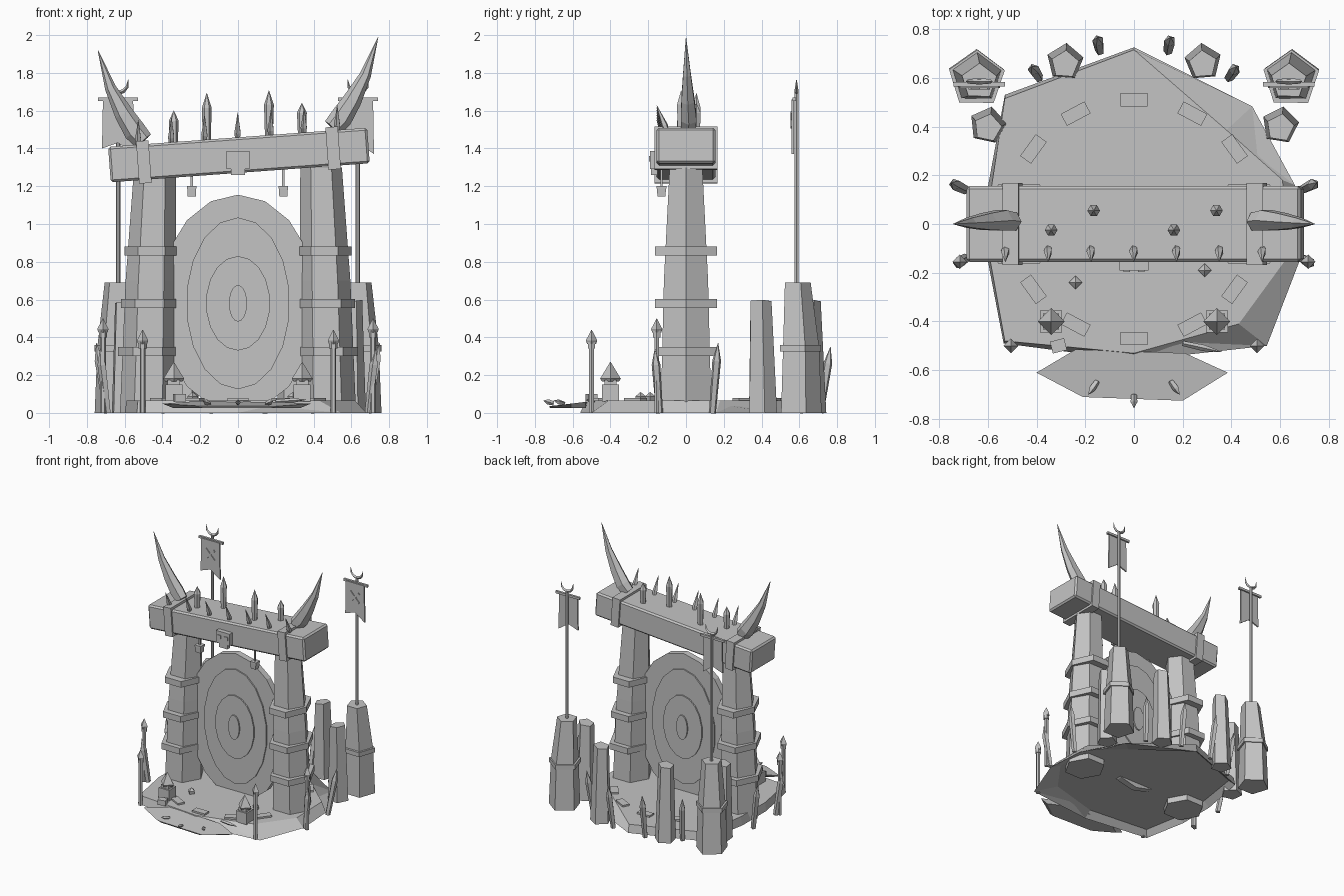
import bpy, bmesh, math, random
from mathutils import Vector, Matrix

random.seed(4)
if "Cube" in bpy.data.objects:
    bpy.data.objects.remove(bpy.data.objects["Cube"])

stone = bpy.data.materials.new("plain grey")
stone.use_nodes = True
grey = (0.55, 0.55, 0.55, 1)
stone.diffuse_color = grey
stone.node_tree.nodes["Principled BSDF"].inputs["Base Color"].default_value = grey


def loft(name, rings):
    """Skin a list of equal rings into a closed flat-faced solid."""
    bm = bmesh.new()
    loops = [[bm.verts.new(p) for p in r] for r in rings]
    n = len(loops[0])
    for a, b in zip(loops, loops[1:]):
        for i in range(n):
            j = (i + 1) % n
            bm.faces.new((a[i], a[j], b[j], b[i]))
    bm.faces.new(loops[0][::-1])
    bm.faces.new(loops[-1])
    bmesh.ops.recalc_face_normals(bm, faces=bm.faces)
    me = bpy.data.meshes.new(name)
    bm.to_mesh(me)
    bm.free()
    me.materials.append(stone)
    ob = bpy.data.objects.new(name, me)
    bpy.context.collection.objects.link(ob)
    return ob


def ring(c, rx, ry, n, turn=0.0):
    return [(c[0] + rx * math.cos(turn + math.tau * i / n),
             c[1] + ry * math.sin(turn + math.tau * i / n), c[2]) for i in range(n)]


def box(name, c, size, rot=None):
    x, y, z = (s / 2 for s in size)
    base = [(-x, -y), (x, -y), (x, y), (-x, y)]
    ob = loft(name, [[(a, b, h) for a, b in base] for h in (-z, z)])
    ob.matrix_world = Matrix.Translation(c) @ (rot or Matrix.Identity(4))
    return ob


def sweep(name, path, radii, n=5, flat=1.0):
    """Tapered tube through the points, with a radius for each."""
    pts = [Vector(p) for p in path]
    rings = []
    for i, p in enumerate(pts):
        d = pts[min(i + 1, len(pts) - 1)] - pts[max(i - 1, 0)]
        u = Vector((0, 1, 0)) if abs(d.normalized().y) < 0.9 else Vector((1, 0, 0))
        side = d.cross(u).normalized()
        up = side.cross(d).normalized()
        rings.append([p + side * radii[i] * math.cos(math.tau * k / n)
                      + up * radii[i] * flat * math.sin(math.tau * k / n) for k in range(n)])
    return loft(name, rings)


def spike(name, base, tip, r, n=4, shoulder=0.55):
    mid = Vector(base).lerp(Vector(tip), shoulder)
    return sweep(name, [base, mid, tip], [r * 0.8, r, 0.001], n)


def plate(name, outline, y, thick):
    """Upright plate from an x, z outline."""
    return loft(name, [[(x, y + d, z) for x, z in outline] for d in (-thick / 2, thick / 2)])


# Ground platform with sloping rim and hollow underside
rim = [(0, .725), (-.53, .53), (-.6, .15), (-.6, -.15), (-.535, -.49),
       (0, -.56), (.545, -.5), (.68, -.15), (.66, .16), (.485, .483)]
top = [(0, .715), (-.53, .515), (-.585, .15), (-.59, -.15), (-.53, -.48),
       (0, -.53), (.43, -.41), (.62, -.15), (.61, .18), (.38, .385)]
loft("platform", [[(x * .95, y * .95, .045) for x, y in top],
                  [(x, y, 0) for x, y in rim], [(x, y, .065) for x, y in top]])

# Broken front slab and its teeth
slab = [(-.4, -.61), (-.21, -.71), (.2, -.725), (.385, -.61), (.21, -.53), (-.24, -.515)]
loft("front_slab", [[(x * .85, y * .95 - .03, .025) for x, y in slab],
                    [(x, y, .05 + (y + .6) * .12) for x, y in slab]])
spike("slab_sliver", (.2, -.49, .06), (.36, -.525, .07), .013)
for x, y in ((-.15, -.645), (.15, -.645), (0, -.7)):
    spike("slab_tooth", (x, y, .05), (x * 1.25, y - .055, .065), .014)

# Circle of paving tiles
for a in (90, 62, 36, -36, -62, -90, 118, 144, -118, -144):
    t = math.radians(a)
    box("paving_tile", (.51 * math.cos(t), .02 + .49 * math.sin(t), .067), (.055, .11, .022),
        Matrix.Rotation(t, 4, 'Z'))

# Scattered rubble
box("rubble_block", (-.31, -.5, .08), (.06, .05, .04), Matrix.Rotation(.25, 4, 'Z'))
for x, y in ((-.24, -.24), (.29, -.19)):
    spike("rubble_shard", (x, y, .06), (x, y, .11), .028)

# Round gateway made of stepped discs
for rx, rz, t in ((.42, .575, .05), (.275, .455, .07), (.17, .25, .09), (.048, .097, .11)):
    plate("portal_disc", [(rx * math.sin(math.tau * i / 18), .58 + rz * math.cos(math.tau * i / 18))
                          for i in range(18)], 0, t)

# Pillars with three bands
for s, side in ((-1, "right"), (1, "left")):
    loft(side + "_pillar", [ring((s * .475, 0, 0), .15, .155, 6),
                            ring((s * .46, 0, .7), .135, .135, 6),
                            ring((s * .44, 0, 1.3), .11, .1, 6)])
    for z, r, cx in ((.325, .158, .478), (.58, .152, .468), (.858, .142, .458)):
        loft(side + "_pillar_band", [ring((s * cx, 0, z + d), r, .188, 6) for d in (-.024, .024)])

# Tilted lintel beam and collars
tilt = Matrix.Rotation(-math.radians(4.2), 4, 'Y')
hub = Vector((.005, 0, 1.365))


def on_beam(x, y, z):
    return hub + tilt @ Vector((x, y, z))


beam = box("beam", hub, (1.375, .31, .188), tilt)
bevel = beam.modifiers.new("chamfer", 'BEVEL')
bevel.width = .012
bevel.segments = 1
for x in (-.505, .5):
    box("beam_collar", on_beam(x, 0, 0), (.066, .335, .225), tilt)

# Spikes along the beam
for x, y, h in ((-.34, -.025, .18), (-.165, .055, .26), (.165, -.025, .25), (.34, .055, .17)):
    foot = on_beam(x, y, .08)
    spike("tall_beam_spike", foot, foot + Vector((0, 0, h)), .026, 6, .7)
for i in range(-3, 4):
    foot = on_beam(i * .176, -.1, .085)
    spike("small_beam_spike", foot, foot + Vector((0, -.055, .14)), .018, 5, .25)

# Curved horns
for s, side, lift in ((-1, "right", 0), (1, "left", .07)):
    path = [(.5, .01, 1.44), (.545, .015, 1.49), (.605, .01, 1.585), (.675, .005, 1.72), (.742, 0, 1.92)]
    sweep(side + "_horn", [(s * x, y, z + lift) for x, y, z in path],
          [.052, .06, .05, .03, .001], 6, .8)

# Mask on the beam front
box("mask", (0, -.17, 1.34), (.12, .04, .095))
box("mask_jaw", (0, -.168, 1.282), (.072, .035, .045))
for x in (-.03, .03):
    box("mask_eye", (x, -.192, 1.345), (.028, .008, .028))

# Hanging lanterns
for x in (-.245, .24):
    box("lantern_chain", (x, -.13, 1.24), (.012, .012, .1))
    box("lantern_cap", (x, -.13, 1.195), (.052, .052, .014))
    loft("lantern_body", [ring((x, -.13, z), r, r, 4, math.pi / 4)
                          for z, r in ((1.145, .03), (1.19, .034))])

# Torch posts, candle blocks and leaning stakes on both sides
for s in (-1, 1):
    for x, y, h in ((.505, -.5, .44), (.715, -.155, .5)):
        x *= s
        loft("torch_post", [ring((x, y, z), .015, .015, 6) for z in (0, h - .08)])
        loft("torch_cup", [ring((x, y, h - d), .022, .022, 6) for d in (.1, .065)])
        spike("torch_flame", (x, y, h - .075), (x, y, h), .03, 4, .25)
    box("candle_block", (s * .34, -.4, .105), (.09, .09, .09))
    box("candle_neck", (s * .34, -.4, .16), (.065, .065, .03))
    spike("candle_flame", (s * .34, -.4, .165), (s * .34, -.4, .27), .055, 4, .15)
    for foot, tip in (((.69, .14, 0), (.75, .17, .37)), ((.69, -.14, 0), (.73, -.165, .34)),
                      ((.14, .71, 0), (.15, .765, .35)), ((.39, .6, 0), (.42, .645, .35))):
        spike("leaning_stake", (s * foot[0], *foot[1:]), (s * tip[0], *tip[1:]), .024, 5, .75)

# Standing stones behind the gate
for s in (-1, 1):
    for x, y, r in ((.283, .665, .078), (.6, .405, .078)):
        turn = random.random()
        rings = [ring((s * x, y, 0), r, r, 5, turn), ring((s * x, y - .01, .59), r * .75, r * .75, 5, turn)]
        rings[1] = [(a, b, c + (a - s * x) * .15) for a, b, c in rings[1]]
        loft("standing_stone", rings)

# Banner towers
for s, side in ((-1, "right"), (1, "left")):
    x, y = s * .635, .585
    loft(side + "_banner_tower", [ring((x + s * .012, y + .015, 0), .118, .118, 5, .3),
                                  ring((x + s * .01, y + .015, .35), .105, .105, 5, .3),
                                  ring((x, y, .69), .075, .075, 5, .3)])
    loft(side + "_tower_band", [ring((x + s * .01, y + .01, z), .12, .12, 5, .3) for z in (.325, .36)])
    loft(side + "_banner_pole", [ring((x, y, z), .012, .012, 6) for z in (.66, 1.7)])
    box(side + "_banner_crossbar", (x, y - .012, 1.66), (.21, .018, .018))
    cloth = [(-.08, 1.66), (.08, 1.66), (.085, 1.37), (.0, 1.43), (-.085, 1.4)]
    plate(side + "_banner_cloth", [(x + a, b) for a, b in cloth], y - .02, .012)
    for t in (-.8, .8):
        box(side + "_banner_cross", (x, y - .029, 1.55), (.11, .008, .014), Matrix.Rotation(t, 4, 'Y'))
    arc = [math.radians(a) for a in (170, 210, 240, 270, 300, 330, 370)]
    sweep(side + "_pole_crescent", [(x + .055 * math.cos(a), y, 1.755 + .06 * math.sin(a)) for a in arc],
          [.001, .008, .011, .012, .011, .008, .001], 4)
